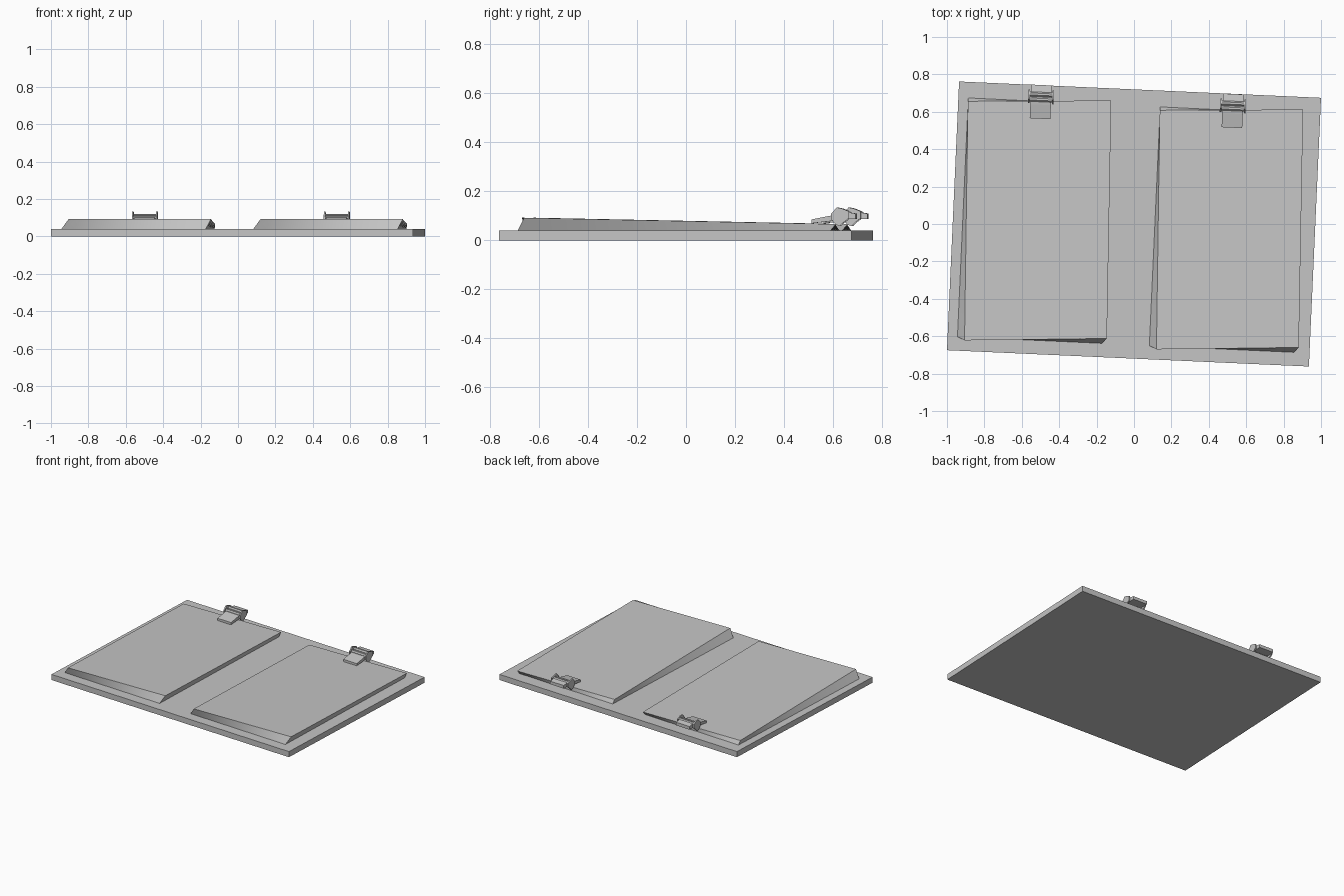
import bpy, bmesh, math
from mathutils import Vector, Matrix

cube = bpy.data.objects.get("Cube")
if cube:
    bpy.data.objects.remove(cube, do_unlink=True)

grey = bpy.data.materials.new("plain_grey")
grey.use_nodes = True
grey.diffuse_color = (0.56, 0.56, 0.56, 1)
grey.node_tree.nodes["Principled BSDF"].inputs["Base Color"].default_value = (0.56, 0.56, 0.56, 1)

TURN = math.radians(-2.58)
SECOND = Vector((1.026, -0.048, 0))


def finish(name, bm, smooth=False):
    bmesh.ops.recalc_face_normals(bm, faces=bm.faces)
    mesh = bpy.data.meshes.new(name)
    bm.to_mesh(mesh)
    bm.free()
    mesh.materials.append(grey)
    obj = bpy.data.objects.new(name, mesh)
    bpy.context.collection.objects.link(obj)
    if smooth:
        bpy.ops.object.select_all(action='DESELECT')
        obj.select_set(True)
        bpy.context.view_layer.objects.active = obj
        bpy.ops.object.shade_smooth_by_angle(angle=math.radians(30))
    return obj


def ring(corners, steps):
    """Points evenly spread along each side of a quad."""
    return [Vector(a).lerp(Vector(b), i / steps)
            for a, b in zip(corners, corners[1:] + corners[:1]) for i in range(steps)]


def pad(name, offset):
    """Skewed wedge: twisted sides between a bottom and a top outline."""
    bottom = [(-0.944, -0.603, 0.04), (-0.172, -0.638, 0.04),
              (-0.125, 0.638, 0.04), (-0.886, 0.674, 0.04)]
    top = [(-0.906, -0.622, 0.092), (-0.145, -0.612, 0.092),
           (-0.122, 0.66, 0.066), (-0.888, 0.656, 0.066)]
    bm = bmesh.new()
    low, high = ([bm.verts.new(p + offset) for p in ring(c, 12)] for c in (bottom, top))
    n = len(low)
    for i in range(n):
        j = (i + 1) % n
        bm.faces.new((low[i], low[j], high[j], high[i]))
    bm.faces.new(low)
    bm.faces.new(high)
    finish(name, bm, True)


def extrude_profile(bm, profile, x0, x1):
    """Extrude a y-z outline from x0 to x1."""
    a, b = ([bm.verts.new((x, y, z)) for y, z in profile] for x in (x0, x1))
    n = len(profile)
    for i in range(n):
        j = (i + 1) % n
        bm.faces.new((a[i], a[j], b[j], b[i]))
    bm.faces.new(a)
    bm.faces.new(b)


def circle(y, z, r, sides):
    return [(y + r * math.cos((i + 0.5) * math.tau / sides),
             z + r * math.sin((i + 0.5) * math.tau / sides)) for i in range(sides)]


def clip_part(name, place, pieces):
    bm = bmesh.new()
    for profile, x0, x1 in pieces:
        extrude_profile(bm, profile, x0, x1)
    bm.transform(place)
    finish(name, bm)


def clip(side, offset):
    place = Matrix.Translation(Vector((-0.497, 0.688, 0)) + offset) @ Matrix.Rotation(TURN, 4, 'Z')
    # Sloping pressing plate in front of the hinge
    front = [(-0.125, 0.069), (-0.125, 0.085), (-0.05, 0.1), (-0.015, 0.105), (-0.015, 0.08), (-0.05, 0.078)]
    clip_part(side + "_clip_plate", place, [(front, -0.055, 0.055)])
    # Thumb tab behind the hinge
    back = [(-0.01, 0.088), (-0.01, 0.112), (0.02, 0.115), (0.055, 0.109), (0.055, 0.087), (0.03, 0.087)]
    clip_part(side + "_clip_tab", place, [(back, -0.055, 0.055)])
    # Hinge rods
    clip_part(side + "_clip_rods", place, [(circle(0.005, 0.108, 0.014, 8), -0.067, 0.067),
                                           (circle(-0.022, 0.1, 0.014, 8), -0.067, 0.067)])
    # Angular cheeks at both ends
    cheek = [(-0.045, 0.085), (-0.045, 0.108), (-0.022, 0.134), (-0.002, 0.13), (0.028, 0.118),
             (0.028, 0.09), (0.008, 0.075), (-0.01, 0.058), (-0.026, 0.064)]
    clip_part(side + "_clip_cheeks", place, [(cheek, -0.069, -0.06), (cheek, 0.06, 0.069)])


# Base board
bm = bmesh.new()
bmesh.ops.create_cube(bm, size=1)
bm.transform(Matrix.Rotation(TURN, 4, 'Z') @ Matrix.Translation((0, 0, 0.02))
             @ Matrix.Diagonal((1.937, 1.438, 0.04, 1)))
finish("base_board", bm)

# Two matching pads, each with a clip
for side, offset in (("right", Vector()), ("left", SECOND)):
    pad(side + "_pad", offset)
    clip(side, offset)
